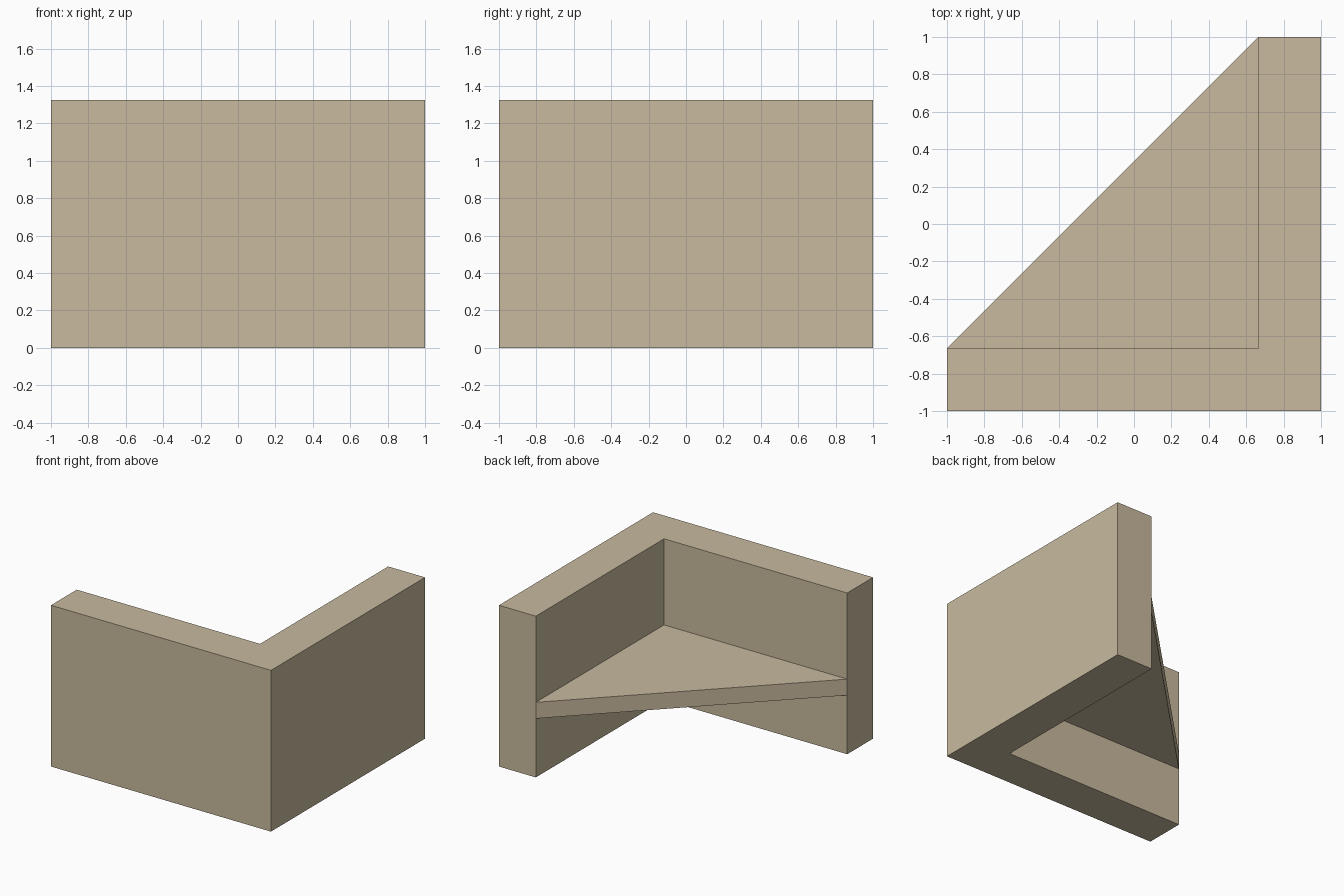
import bpy
import bmesh

cube = bpy.data.objects.get("Cube")
if cube:
    bpy.data.objects.remove(cube, do_unlink=True)

OUTER = 1.0       # outer half width
INNER = 0.665     # inner face of the walls
HEIGHT = 1.325
SHELF_BOTTOM, SHELF_TOP = 0.484, 0.617

# Single sandy beige
beige = bpy.data.materials.new("sandy_beige")
beige.use_nodes = True
colour = (0.578, 0.491, 0.342, 1.0)
beige.diffuse_color = colour
beige.node_tree.nodes["Principled BSDF"].inputs["Base Color"].default_value = colour


def prism(name, outline, bottom, top):
    """Extrude a flat outline straight up between two heights."""
    bm = bmesh.new()
    base = bm.faces.new([bm.verts.new((x, y, bottom)) for x, y in outline])
    result = bmesh.ops.extrude_face_region(bm, geom=[base], use_keep_orig=True)
    raised = [v for v in result["geom"] if isinstance(v, bmesh.types.BMVert)]
    bmesh.ops.translate(bm, verts=raised, vec=(0, 0, top - bottom))
    bmesh.ops.recalc_face_normals(bm, faces=bm.faces)
    mesh = bpy.data.meshes.new(name)
    bm.to_mesh(mesh)
    bm.free()
    mesh.materials.append(beige)
    obj = bpy.data.objects.new(name, mesh)
    bpy.context.collection.objects.link(obj)
    return obj


# L-shaped corner wall
prism("corner_wall",
      [(-OUTER, -OUTER), (OUTER, -OUTER), (OUTER, OUTER),
       (INNER, OUTER), (INNER, -INNER), (-OUTER, -INNER)],
      0, HEIGHT)

# Triangular shelf spanning the inside of the corner
prism("corner_shelf",
      [(-OUTER, -INNER), (INNER, -INNER), (INNER, OUTER)],
      SHELF_BOTTOM, SHELF_TOP)
